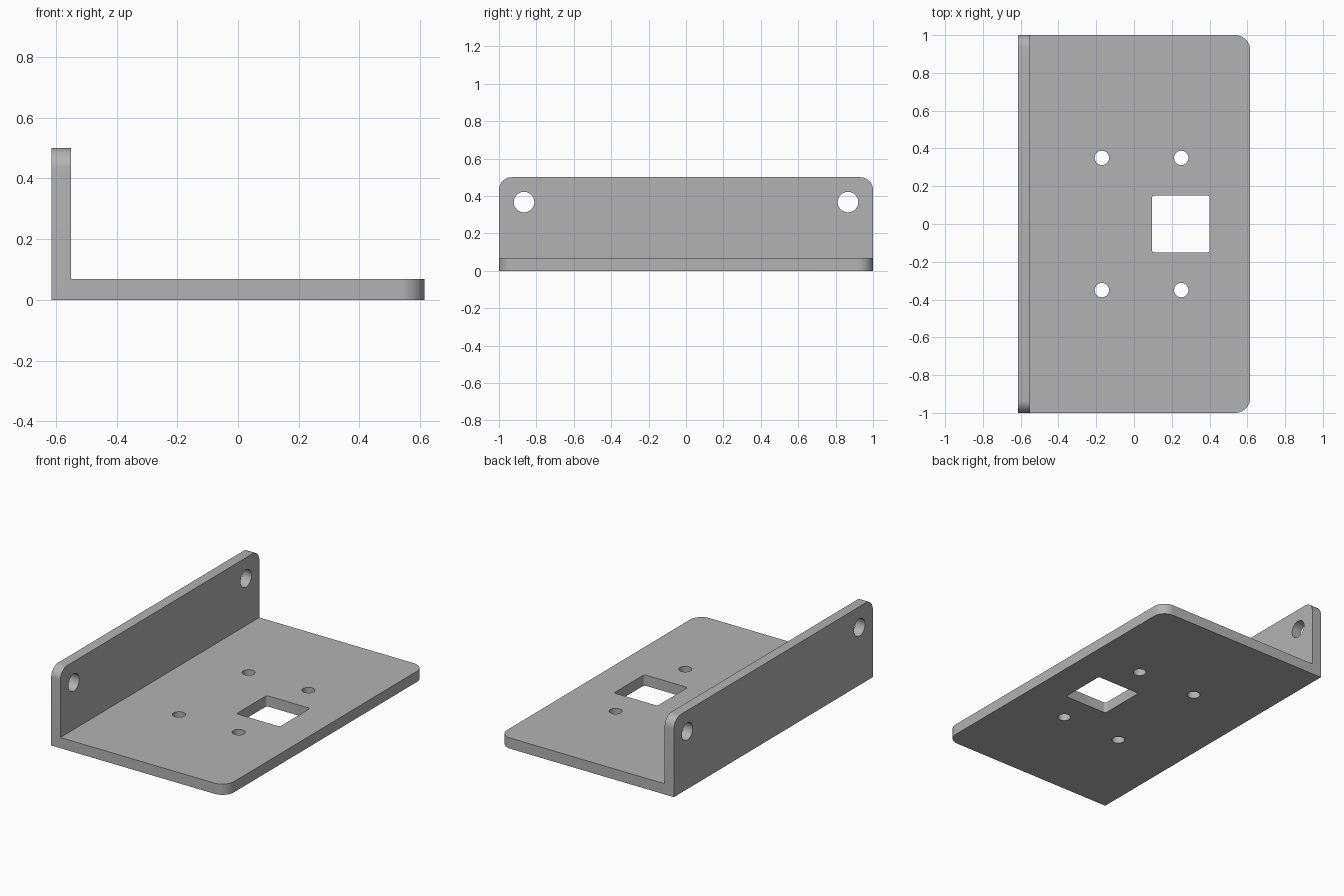
import bpy, bmesh
from mathutils import Matrix

if "Cube" in bpy.data.objects:
    bpy.data.objects.remove(bpy.data.objects["Cube"])

HX, HZ = 0.615, 0.5              # half width, flange height
T_PLATE, T_FLANGE = 0.068, 0.065

grey = bpy.data.materials.new("grey metal")
grey.diffuse_color = (0.45, 0.45, 0.45, 1)
grey.use_nodes = True
grey.node_tree.nodes["Principled BSDF"].inputs["Base Color"].default_value = grey.diffuse_color


def make_object(name, bm):
    bmesh.ops.recalc_face_normals(bm, faces=bm.faces)
    mesh = bpy.data.meshes.new(name)
    bm.to_mesh(mesh)
    bm.free()
    mesh.materials.append(grey)
    obj = bpy.data.objects.new(name, mesh)
    bpy.context.collection.objects.link(obj)
    return obj


def round_edges(bm, test, radius, segments):
    edges = [e for e in bm.edges if test(e.verts[0].co) and test(e.verts[1].co)]
    bmesh.ops.bevel(bm, geom=edges, offset=radius, segments=segments,
                    profile=0.5, affect='EDGES')


def hole_cutter(name, location, radius, axis):
    bm = bmesh.new()
    turn = Matrix.Rotation(1.5707963, 4, 'Y') if axis == 'X' else Matrix()
    bmesh.ops.create_cone(bm, cap_ends=True, segments=40, radius1=radius,
                          radius2=radius, depth=0.2,
                          matrix=Matrix.Translation(location) @ turn)
    return make_object(name, bm)


# L-shaped profile, extruded along y
profile = [(-HX, 0), (HX, 0), (HX, T_PLATE), (-HX + T_FLANGE, T_PLATE),
           (-HX + T_FLANGE, HZ), (-HX, HZ)]
bm = bmesh.new()
face = bm.faces.new([bm.verts.new((x, -1, z)) for x, z in profile])
ext = bmesh.ops.extrude_face_region(bm, geom=[face])["geom"]
bmesh.ops.translate(bm, vec=(0, 2, 0),
                    verts=[v for v in ext if isinstance(v, bmesh.types.BMVert)])


# Rounded outer corners of the plate and the flange
def corner_edges_at(axis, value):
    return lambda co: abs(co[axis] - value) < 1e-4


def round_corners(axis, value, radius):
    at = corner_edges_at(axis, value)
    edges = [e for e in bm.edges
             if all(at(v.co) for v in e.verts)]
    # the end face also has edges along y; keep only the ones across the sheet
    edges = [e for e in edges if abs(e.verts[0].co.y - e.verts[1].co.y) < 1e-4]
    bmesh.ops.bevel(bm, geom=edges, offset=radius, segments=10,
                    profile=0.5, affect='EDGES')


round_corners(0, HX, 0.08)
round_corners(2, HZ, 0.068)
bracket = make_object("bracket", bm)

# Cutters: four small holes, two flange holes, one rounded window
cutters = []
for y in (-0.35, 0.35):
    for x in (-0.17, 0.25):
        cutters.append(hole_cutter("plate_hole_cutter", (x, y, 0.03), 0.038, 'Z'))
for y in (-0.866, 0.866):
    cutters.append(hole_cutter("flange_hole_cutter", (-HX + 0.03, y, 0.367), 0.055, 'X'))

bm = bmesh.new()
bmesh.ops.create_cube(bm, size=1, matrix=Matrix.Translation((0.248, 0, 0.03))
                      @ Matrix.Diagonal((0.306, 0.304, 0.2, 1)))
upright = [e for e in bm.edges if abs(e.verts[0].co.z - e.verts[1].co.z) > 0.1]
bmesh.ops.bevel(bm, geom=upright, offset=0.015, segments=5, profile=0.5, affect='EDGES')
cutters.append(make_object("window_cutter", bm))

# Cut the openings, then drop the cutters
bpy.context.view_layer.objects.active = bracket
bracket.select_set(True)
for cutter in cutters:
    mod = bracket.modifiers.new("opening", 'BOOLEAN')
    mod.operation, mod.solver, mod.object = 'DIFFERENCE', 'EXACT', cutter
    bpy.ops.object.modifier_apply(modifier=mod.name)
for cutter in cutters:
    bpy.data.objects.remove(cutter)

bpy.ops.object.shade_smooth_by_angle(angle=0.52)
